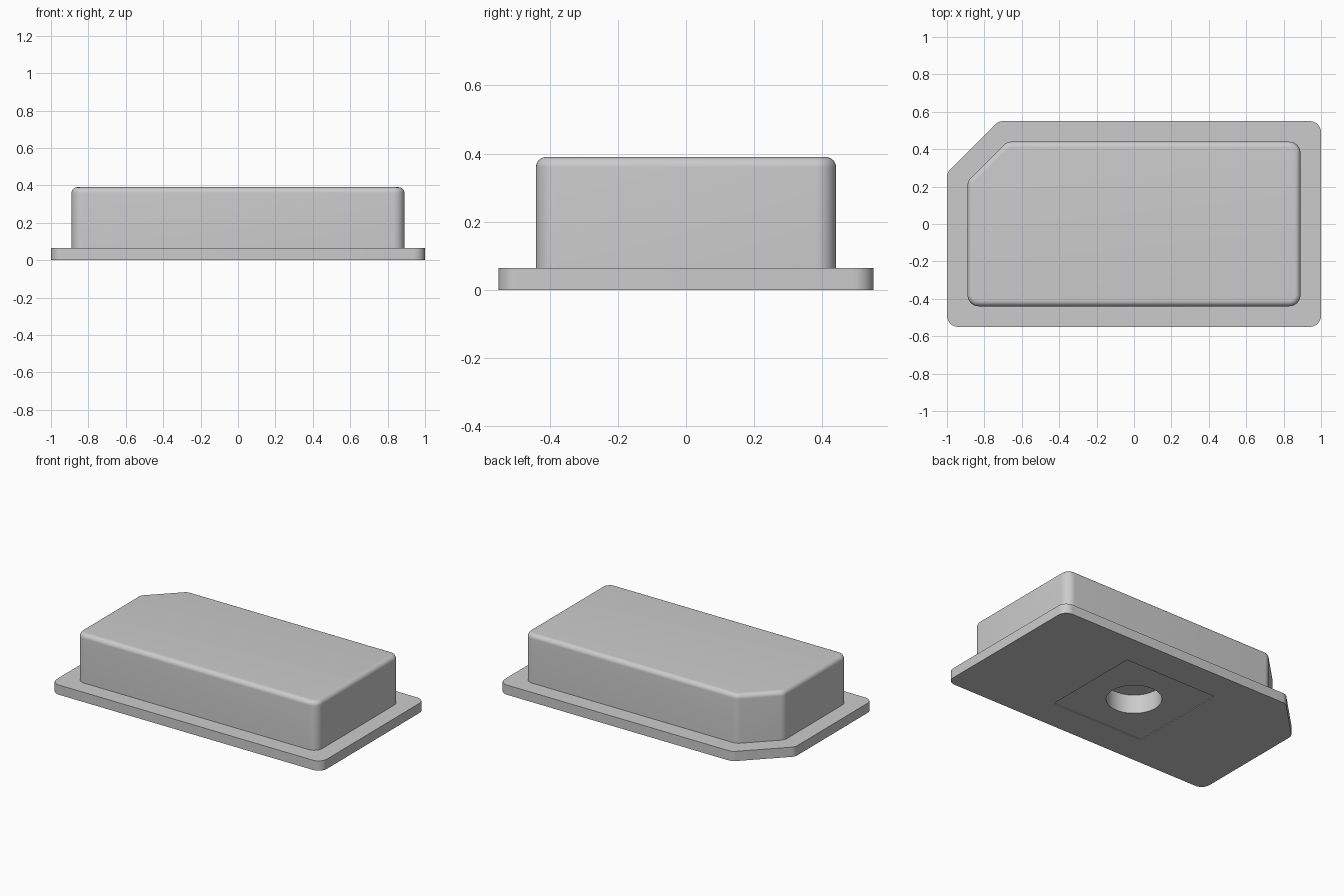
import bpy, bmesh, math
from mathutils import Vector

cube = bpy.data.objects.get("Cube")
if cube:
    bpy.data.objects.remove(cube, do_unlink=True)

# Plate corners, counter-clockwise, with one clipped corner
CORNERS = [Vector(p) for p in
           [(1, -0.55), (1, 0.55), (-0.725, 0.55), (-1, 0.275), (-1, -0.55)]]
FLANGE_TOP, TOP, BODY_INSET = 0.065, 0.39, 0.11
RADIUS, FILLET, STEPS = 0.06, 0.03, 8

grey = bpy.data.materials.new("plain grey")
grey.use_nodes = True
grey.diffuse_color = (0.6, 0.6, 0.6, 1)
grey.node_tree.nodes["Principled BSDF"].inputs["Base Color"].default_value = (0.6, 0.6, 0.6, 1)


def outline(inset, radius):
    """Plate outline moved inwards, with rounded corners."""
    points = []
    for i, corner in enumerate(CORNERS):
        before = (corner - CORNERS[i - 1]).normalized()
        after = (CORNERS[(i + 1) % len(CORNERS)] - corner).normalized()
        n1, n2 = Vector((before.y, -before.x)), Vector((after.y, -after.x))
        centre = corner - (inset + radius) * (n1 + n2) / (1 + n1.dot(n2))
        start, turn = math.atan2(n1.y, n1.x), n1.angle(n2)
        for k in range(STEPS + 1):
            a = start + turn * k / STEPS
            points.append(centre + radius * Vector((math.cos(a), math.sin(a))))
    return points


# Rings from the underside, over the flange, up the body and round the top edge
rings = [(0, 0, RADIUS), (FLANGE_TOP, 0, RADIUS), (FLANGE_TOP, BODY_INSET, RADIUS)]
for k in range(STEPS + 1):
    a = math.pi / 2 * k / STEPS
    shrink = FILLET * (1 - math.cos(a))
    rings.append((TOP - FILLET + FILLET * math.sin(a), BODY_INSET + shrink, RADIUS - shrink))

bm = bmesh.new()
loops = [[bm.verts.new((p.x, p.y, z)) for p in outline(inset, r)] for z, inset, r in rings]
for low, high in zip(loops, loops[1:]):
    for i in range(len(low)):
        j = (i + 1) % len(low)
        bm.faces.new((low[i], low[j], high[j], high[i]))
bm.faces.new(loops[-1])
bm.faces.new(loops[0][::-1])
bmesh.ops.recalc_face_normals(bm, faces=bm.faces)
mesh = bpy.data.meshes.new("flanged_housing")
bm.to_mesh(mesh)
bm.free()
housing = bpy.data.objects.new("flanged_housing", mesh)
bpy.context.collection.objects.link(housing)
mesh.materials.append(grey)


def cut(cutter):
    """Subtract a cutter from the housing and discard it."""
    cutter.hide_render = True
    cutter.data.materials.append(grey)
    mod = housing.modifiers.new("cut", 'BOOLEAN')
    mod.operation, mod.solver, mod.object = 'DIFFERENCE', 'EXACT', cutter
    bpy.ops.object.select_all(action='DESELECT')
    housing.select_set(True)
    bpy.context.view_layer.objects.active = housing
    bpy.ops.object.modifier_apply(modifier=mod.name)
    bpy.data.objects.remove(cutter, do_unlink=True)


# Shallow square recess in the underside
bpy.ops.mesh.primitive_cube_add(size=1, location=(0, 0, -0.045))
recess = bpy.context.object
recess.name = "recess_cutter"
recess.scale = (0.68, 0.68, 0.1)
cut(recess)

# Round blind hole in its middle
bpy.ops.mesh.primitive_cylinder_add(vertices=48, radius=0.167, depth=0.3, location=(0, 0, -0.02))
hole = bpy.context.object
hole.name = "hole_cutter"
cut(hole)

bpy.ops.object.shade_smooth_by_angle(angle=math.radians(30))
